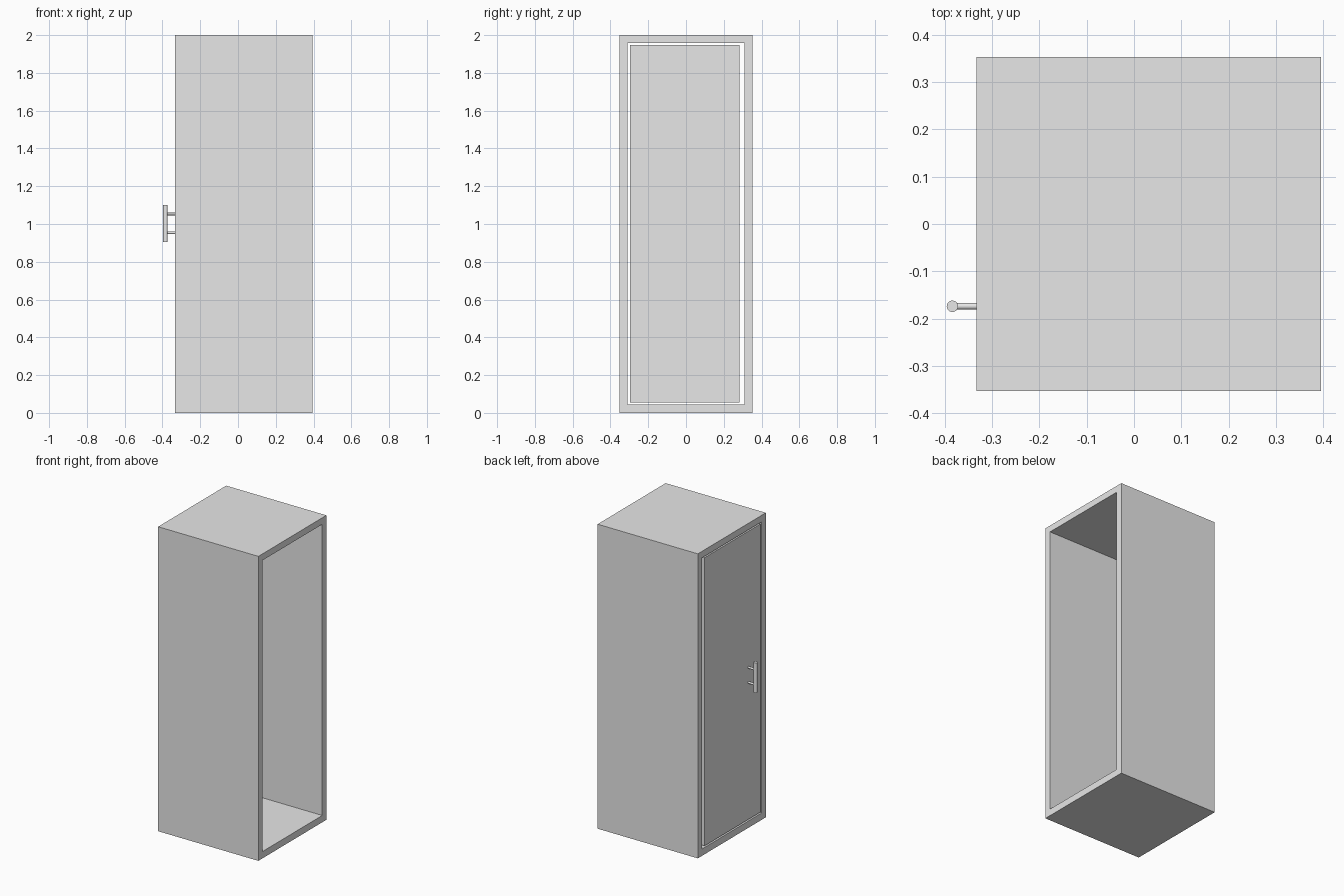
import bpy
import bmesh
import math
from mathutils import Matrix, Vector

# Remove the default cube
cube = bpy.data.objects.get("Cube")
if cube:
    bpy.data.objects.remove(cube, do_unlink=True)

# Single flat grey
grey = bpy.data.materials.new("light grey")
grey.use_nodes = True
color = (0.8, 0.8, 0.8, 1.0)
grey.diffuse_color = color
grey.node_tree.nodes["Principled BSDF"].inputs["Base Color"].default_value = color


def finish(name, bm):
    bmesh.ops.recalc_face_normals(bm, faces=bm.faces)
    mesh = bpy.data.meshes.new(name)
    bm.to_mesh(mesh)
    bm.free()
    mesh.materials.append(grey)
    obj = bpy.data.objects.new(name, mesh)
    bpy.context.collection.objects.link(obj)
    return obj


def box(name, low, high):
    low, high = Vector(low), Vector(high)
    bm = bmesh.new()
    bmesh.ops.create_cube(bm, size=1)
    bmesh.ops.scale(bm, vec=high - low, verts=bm.verts)
    bmesh.ops.translate(bm, vec=(low + high) / 2, verts=bm.verts)
    return finish(name, bm)


def rod(name, center, radius, length, axis="Z"):
    bm = bmesh.new()
    bmesh.ops.create_cone(bm, cap_ends=True, segments=32,
                          radius1=radius, radius2=radius, depth=length)
    if axis == "X":
        bmesh.ops.rotate(bm, verts=bm.verts, cent=(0, 0, 0),
                         matrix=Matrix.Rotation(math.pi / 2, 3, "Y"))
    bmesh.ops.translate(bm, vec=center, verts=bm.verts)
    obj = finish(name, bm)
    bpy.ops.object.select_all(action="DESELECT")
    obj.select_set(True)
    bpy.context.view_layer.objects.active = obj
    bpy.ops.object.shade_smooth_by_angle(angle=math.radians(40))
    return obj


def frame_loop(bm, x, half_width, bottom, top):
    corners = [(-half_width, bottom), (half_width, bottom),
               (half_width, top), (-half_width, top)]
    return [bm.verts.new((x, y, z)) for y, z in corners]


# Cabinet shell: rectangular tube open at both ends
X0, X1 = -0.333, 0.395
bm = bmesh.new()
loops = [frame_loop(bm, X0, 0.353, 0, 2), frame_loop(bm, X1, 0.353, 0, 2),
         frame_loop(bm, X1, 0.31, 0.045, 1.957), frame_loop(bm, X0, 0.31, 0.045, 1.957)]
for i, loop in enumerate(loops):
    following = loops[(i + 1) % 4]
    for j in range(4):
        k = (j + 1) % 4
        bm.faces.new((loop[j], loop[k], following[k], following[j]))
finish("cabinet_shell", bm)

# Door set inside one opening with a narrow gap
box("door", (X0, -0.296, 0.055), (X0 + 0.04, 0.282, 1.948))

# Bar handle on two posts
HANDLE_Y = -0.174
rod("handle_bar", (-0.384, HANDLE_Y, 1.003), 0.012, 0.197)
for name, z in (("lower_handle_post", 0.954), ("upper_handle_post", 1.053)):
    rod(name, (-0.356, HANDLE_Y, z), 0.007, 0.056, "X")
